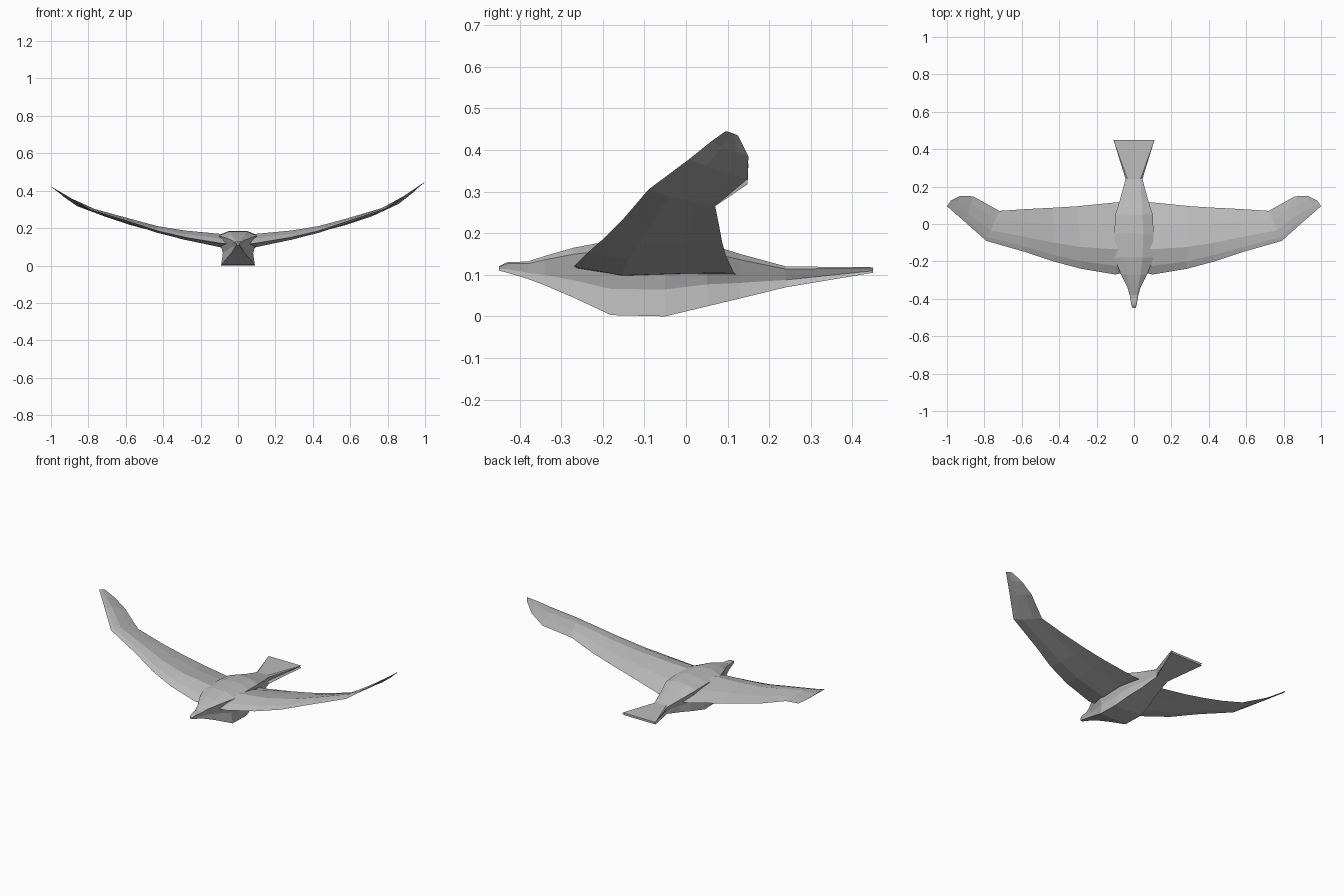
import bpy
import bmesh
from mathutils import Vector

cube = bpy.data.objects.get("Cube")
if cube:
    bpy.data.objects.remove(cube, do_unlink=True)

UNIT = 0.01  # all measurements below are in hundredths


def make_material(name, color):
    material = bpy.data.materials.new(name)
    material.use_nodes = True
    material.diffuse_color = color
    material.node_tree.nodes["Principled BSDF"].inputs["Base Color"].default_value = color
    return material


def loft(name, sections, material):
    """Skin a list of closed cross-sections and cap both ends."""
    bm = bmesh.new()
    rings = [[bm.verts.new(Vector(point) * UNIT) for point in section] for section in sections]
    for ring, following in zip(rings, rings[1:]):
        count = len(ring)
        for i in range(count):
            j = (i + 1) % count
            bm.faces.new((ring[i], ring[j], following[j], following[i]))
    bm.faces.new(rings[0])
    bm.faces.new(rings[-1])
    bmesh.ops.recalc_face_normals(bm, faces=bm.faces)
    mesh = bpy.data.meshes.new(name)
    bm.to_mesh(mesh)
    bm.free()
    mesh.materials.append(material)
    obj = bpy.data.objects.new(name, mesh)
    bpy.context.collection.objects.link(obj)
    return obj


def mix(start, end, factor):
    return start + (end - start) * factor


def body_section(y, belly, shoulder, back, bottom, top):
    """Flat belly, pinched waist, overhanging shoulder and a narrow back."""
    half = [
        (belly, bottom),
        (belly * 0.9, mix(bottom, top, 0.35)),
        (shoulder, mix(bottom, top, 0.87)),
        (back, top),
    ]
    left = [(x, y, z) for x, z in half]
    right = [(-x, y, z) for x, z in reversed(half)]
    return left + right


# Body from beak to fanned tail: y, belly, shoulder, back, bottom, top
body_rows = [
    (-45, 0.8, 0.8, 0.5, 11, 12),
    (-43, 1.2, 1.5, 0.8, 10.5, 13),
    (-38, 2, 2.3, 1.4, 9, 13.2),
    (-34, 3, 3.5, 2.2, 7.5, 14.5),
    (-27, 5.5, 7, 3.6, 4.5, 16.5),
    (-18, 9, 10.5, 4.5, 0.3, 18.2),
    (-5, 9, 10.5, 5, 0, 18.5),
    (5, 7.5, 10, 4.5, 2.4, 17.5),
    (13, 5.5, 7.5, 4, 4.3, 15),
    (24, 4, 4.5, 3.5, 7, 12),
    (45, 11, 11, 11, 10.5, 11.8),
]

# Wing root to tip: leading edge point, trailing edge point, thickness
wing_rows = [
    ((5, -26, 11.5), (5, 12, 10), 5.5),
    ((10, -27, 12), (10, 11.5, 10.5), 5.5),
    ((28, -24, 15), (30, 9.5, 14.8), 3.8),
    ((43, -20, 18.5), (43, 8.7, 17.8), 2.8),
    ((58, -15, 23.5), (57, 8, 21.5), 2.2),
    ((79, -9, 30.5), (72, 7, 26.5), 1.5),
    ((90, 0.8, 37.8), (86, 14.8, 33), 1),
    ((96, 6, 42), (93, 15, 38.5), 0.6),
    ((100, 9.5, 44.5), (98, 12.5, 43.5), 0.1),
]

# Cambered wing outline: chord fraction, height in thicknesses
airfoil = [(0, 0), (0.12, 0.5), (0.35, 1), (0.7, 0.6), (1, 0), (0.7, -0.1), (0.3, -0.3)]


def wing_section(lead, trail, thickness, side):
    points = []
    for chord, height in airfoil:
        point = Vector(lead).lerp(Vector(trail), chord)
        point.z += height * thickness
        # The right wing tip droops slightly below the left one
        if side < 0:
            point.z -= max(0, point.x - 72) * 0.09
        point.x *= side
        points.append(point)
    return points


grey = make_material("plumage_grey", (0.5, 0.5, 0.5, 1))
loft("body", [body_section(*row) for row in body_rows], grey)
for name, side in (("left_wing", 1), ("right_wing", -1)):
    loft(name, [wing_section(*row, side) for row in wing_rows], grey)
